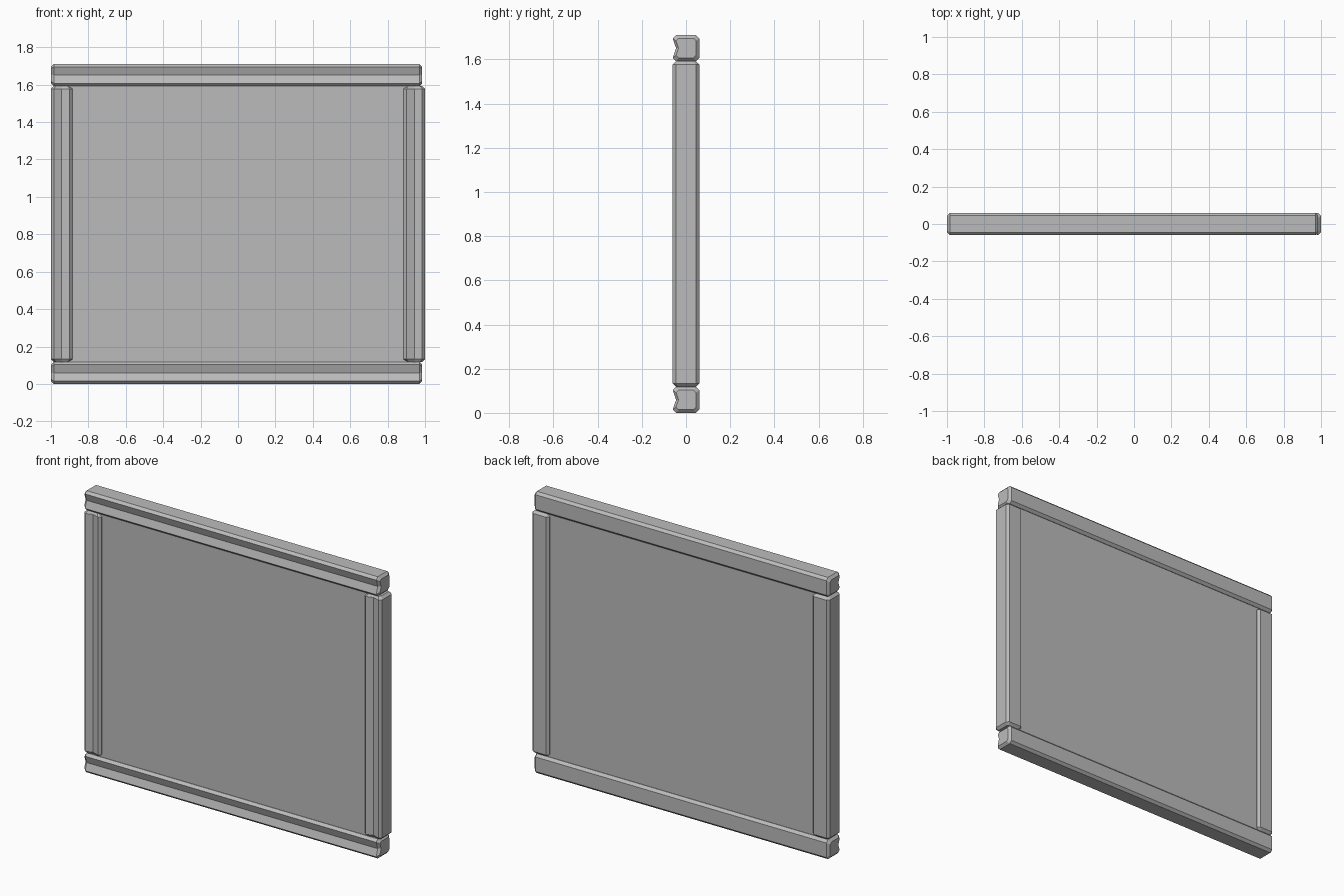
import bpy
import bmesh
from mathutils import Matrix

cube = bpy.data.objects.get("Cube")
if cube:
    bpy.data.objects.remove(cube, do_unlink=True)

# One plain grey for the whole frame
GREY = (0.5, 0.5, 0.5, 1.0)
grey = bpy.data.materials.new("plain grey")
grey.use_nodes = True
grey.diffuse_color = GREY
grey.node_tree.nodes["Principled BSDF"].inputs["Base Color"].default_value = GREY

HALF = 0.06      # half depth of the bars
CHAMFER = 0.015
HEIGHT = 1.71
RAIL = 0.118     # rail height
POST = 0.115     # post width


def add_object(name, bm):
    bmesh.ops.recalc_face_normals(bm, faces=bm.faces)
    mesh = bpy.data.meshes.new(name)
    bm.to_mesh(mesh)
    bm.free()
    mesh.materials.append(grey)
    obj = bpy.data.objects.new(name, mesh)
    bpy.context.collection.objects.link(obj)
    return obj


def grooved_bar(name, start, end, width, turn, place):
    """Chamfered bar along x with a V groove along its front face."""
    w, d, c = width / 2, HALF, CHAMFER
    half = [(-d, w - c), (-d + c, w), (d - c, w), (d, w - c)]
    profile = [(-d + c, 0)] + half + [(y, -z) for y, z in reversed(half)]
    bm = bmesh.new()

    # Inner sections carry the full profile, end sections are drawn in
    def section(x, inset):
        sy, sz = 1 - inset / d, 1 - inset / w
        return [bm.verts.new((x, y * sy, z * sz)) for y, z in profile]

    rings = [section(start, c), section(start + c, 0),
             section(end - c, 0), section(end, c)]
    for a, b in zip(rings, rings[1:]):
        for i in range(len(a)):
            j = (i + 1) % len(a)
            bm.faces.new((a[i], a[j], b[j], b[i]))
    bm.faces.new(rings[0])
    bm.faces.new(rings[-1])
    if turn:
        bm.transform(Matrix.Rotation(-1.5707963, 4, "Y"))
    bm.transform(Matrix.Translation(place))
    return add_object(name, bm)


# Horizontal rails, slightly short on the left end
for name, z in (("bottom_rail", RAIL / 2), ("top_rail", HEIGHT - RAIL / 2)):
    grooved_bar(name, -1.0, 0.985, RAIL, False, (0, 0, z))

# Upright posts between the rails
for name, side in (("right_post", -1), ("left_post", 1)):
    grooved_bar(name, RAIL, HEIGHT - RAIL, POST, True,
                (side * (1 - POST / 2), 0, 0))

# Flat panel filling the frame
bm = bmesh.new()
bmesh.ops.create_cube(bm, size=1.0)
bm.transform(Matrix.Translation((0, 0, HEIGHT / 2))
             @ Matrix.Diagonal((1.84, 0.084, HEIGHT - RAIL, 1)))
add_object("panel", bm)
